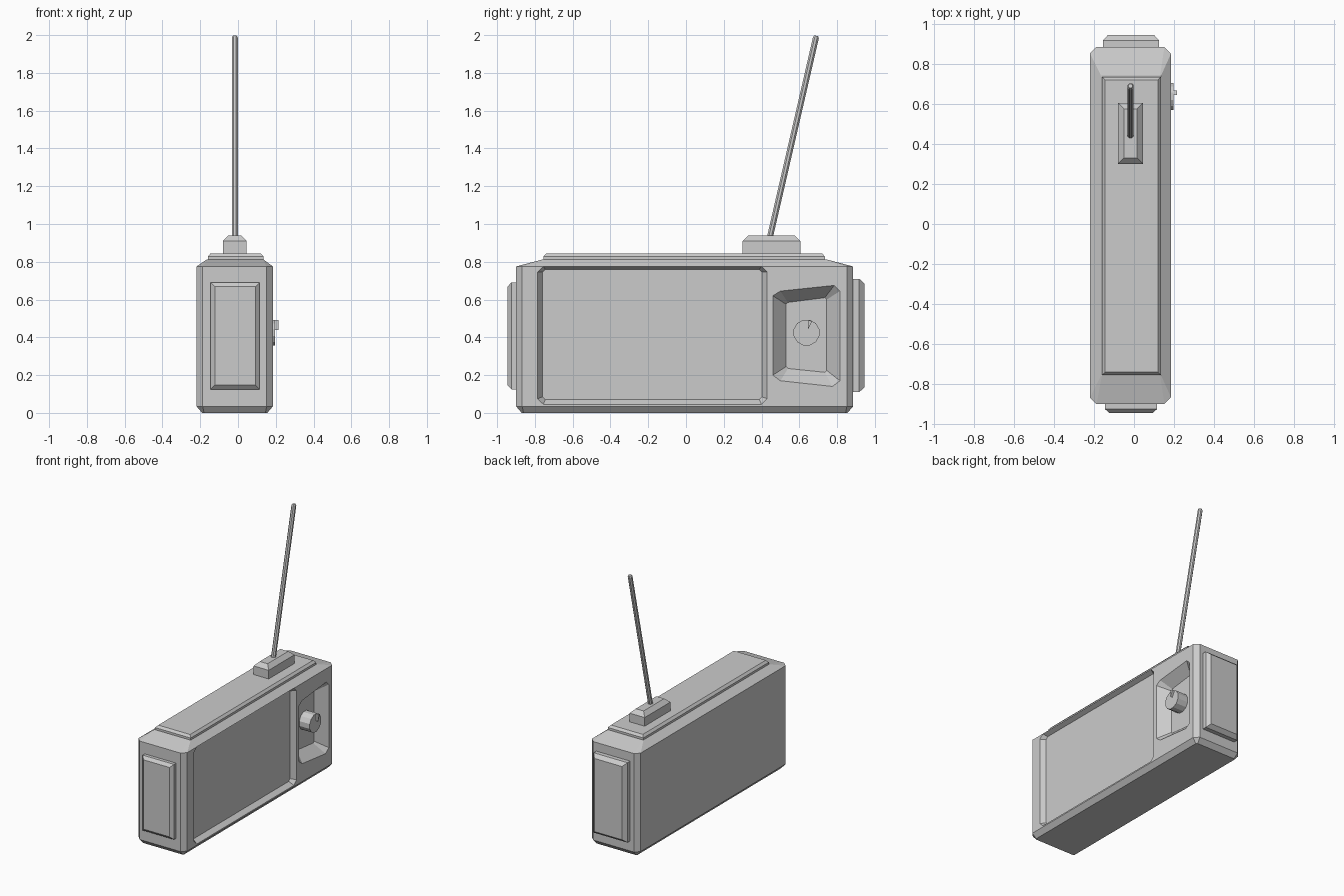
import bpy, bmesh, math
from mathutils import Vector

if "Cube" in bpy.data.objects:
    bpy.data.objects.remove(bpy.data.objects["Cube"])


def loft(name, rings):
    """Skin matching closed rings and cap both ends."""
    bm = bmesh.new()
    vr = [[bm.verts.new(p) for p in r] for r in rings]
    n = len(vr[0])
    for a, b in zip(vr, vr[1:]):
        for i in range(n):
            j = (i + 1) % n
            bm.faces.new((a[i], a[j], b[j], b[i]))
    bm.faces.new(vr[0])
    bm.faces.new(vr[-1])
    bmesh.ops.recalc_face_normals(bm, faces=bm.faces)
    me = bpy.data.meshes.new(name)
    bm.to_mesh(me)
    bm.free()
    ob = bpy.data.objects.new(name, me)
    bpy.context.collection.objects.link(ob)
    return ob


def octagon(u0, u1, v0, v1, c):
    """Rectangle outline with corners cut by c."""
    return [(u0 + c, v0), (u1 - c, v0), (u1, v0 + c), (u1, v1 - c),
            (u1 - c, v1), (u0 + c, v1), (u0, v1 - c), (u0, v0 + c)]


def rect(u0, u1, v0, v1, d=0):
    return [(u0 + d, v0 + d), (u1 - d, v0 + d), (u1 - d, v1 - d), (u0 + d, v1 - d)]


def on_x(pts, x):
    return [(x, u, v) for u, v in pts]


def on_y(pts, y):
    return [(u, y, v) for u, v in pts]


def on_z(pts, z):
    return [(u, v, z) for u, v in pts]


# Main case with chamfered edges and a sloped top
body = loft("body", [
    on_z(octagon(-0.19, 0.155, -0.87, 0.855, 0.01), 0),
    on_z(octagon(-0.22, 0.185, -0.9, 0.885, 0.033), 0.035),
    on_z(octagon(-0.22, 0.185, -0.9, 0.885, 0.033), 0.775),
    on_z(octagon(-0.165, 0.135, -0.76, 0.745, 0.004), 0.812)])

# Recessed speaker panel and knob well
FACE = 0.185
panel_out = octagon(-0.785, 0.43, 0.045, 0.775, 0.03)
panel_in = octagon(-0.76, 0.403, 0.07, 0.76, 0.015)
well_out = [(0.50, 0.17), (0.775, 0.14), (0.815, 0.17), (0.815, 0.645),
            (0.785, 0.675), (0.50, 0.645), (0.46, 0.62), (0.46, 0.20)]
well_in = [(0.54, 0.235), (0.735, 0.215), (0.745, 0.225), (0.745, 0.60),
           (0.735, 0.61), (0.54, 0.585), (0.53, 0.575), (0.53, 0.245)]
for name, outer, inner, depth in (("panel_cutter", panel_out, panel_in, 0.035),
                                  ("well_cutter", well_out, well_in, 0.075)):
    cutter = loft(name, [on_x(inner, FACE - depth), on_x(outer, FACE),
                         on_x(outer, FACE + 0.1)])
    cutter.hide_render = True
    mod = body.modifiers.new(name, 'BOOLEAN')
    mod.operation = 'DIFFERENCE'
    mod.solver = 'EXACT'
    mod.object = cutter
bpy.context.view_layer.update()
mesh = bpy.data.meshes.new_from_object(
    body.evaluated_get(bpy.context.evaluated_depsgraph_get()))
body.modifiers.clear()
body.data = mesh
for name in ("panel_cutter", "well_cutter"):
    bpy.data.objects.remove(bpy.data.objects[name])

# Raised plates: top, two ends, antenna mount
top = (-0.16, 0.135, -0.755, 0.735)
loft("top_plate", [on_z(rect(*top), 0.80), on_z(rect(*top), 0.828),
                   on_z(rect(*top, 0.015), 0.845)])
end = (-0.145, 0.115, 0.125, 0.69)
loft("front_end_plate", [on_y(rect(*end), -0.88), on_y(rect(*end), -0.925),
                         on_y(rect(*end, 0.022), -0.945)])
end = (-0.155, 0.125, 0.11, 0.71)
loft("back_end_plate", [on_y(rect(*end), 0.87), on_y(rect(*end), 0.917),
                        on_y(rect(*end, 0.025), 0.945)])
mount = (-0.08, 0.045, 0.3, 0.605)
loft("antenna_mount", [on_z(rect(*mount), 0.84), on_z(rect(*mount), 0.91),
                       on_z(rect(*mount, 0.03), 0.94)])


def circle(r, n, cu=0, cv=0):
    return [(cu + r * math.cos(math.tau * (i + 0.5) / n),
             cv + r * math.sin(math.tau * (i + 0.5) / n)) for i in range(n)]


# Tilted antenna rod with a small tapered tip
base, tip = Vector((-0.017, 0.442, 0.92)), Vector((-0.017, 0.69, 1.996))
axis = tip - base
turn = axis.to_track_quat('Z', 'Y')
L = axis.length
loft("antenna", [[base + turn @ Vector(p) for p in on_z(circle(r, 8), h)]
                 for r, h in ((0.017, 0), (0.017, L - 0.01), (0.011, L))])

# Tuning knob and its pointer
disc = circle(0.07, 12, 0.638, 0.425)
loft("knob", [on_x(disc, 0.10), on_x(disc, 0.197)])
wedge = [(0.645, 0.44), (0.668, 0.485), (0.645, 0.492)]
loft("knob_pointer", [on_x(wedge, 0.19), on_x(wedge, 0.214)])
